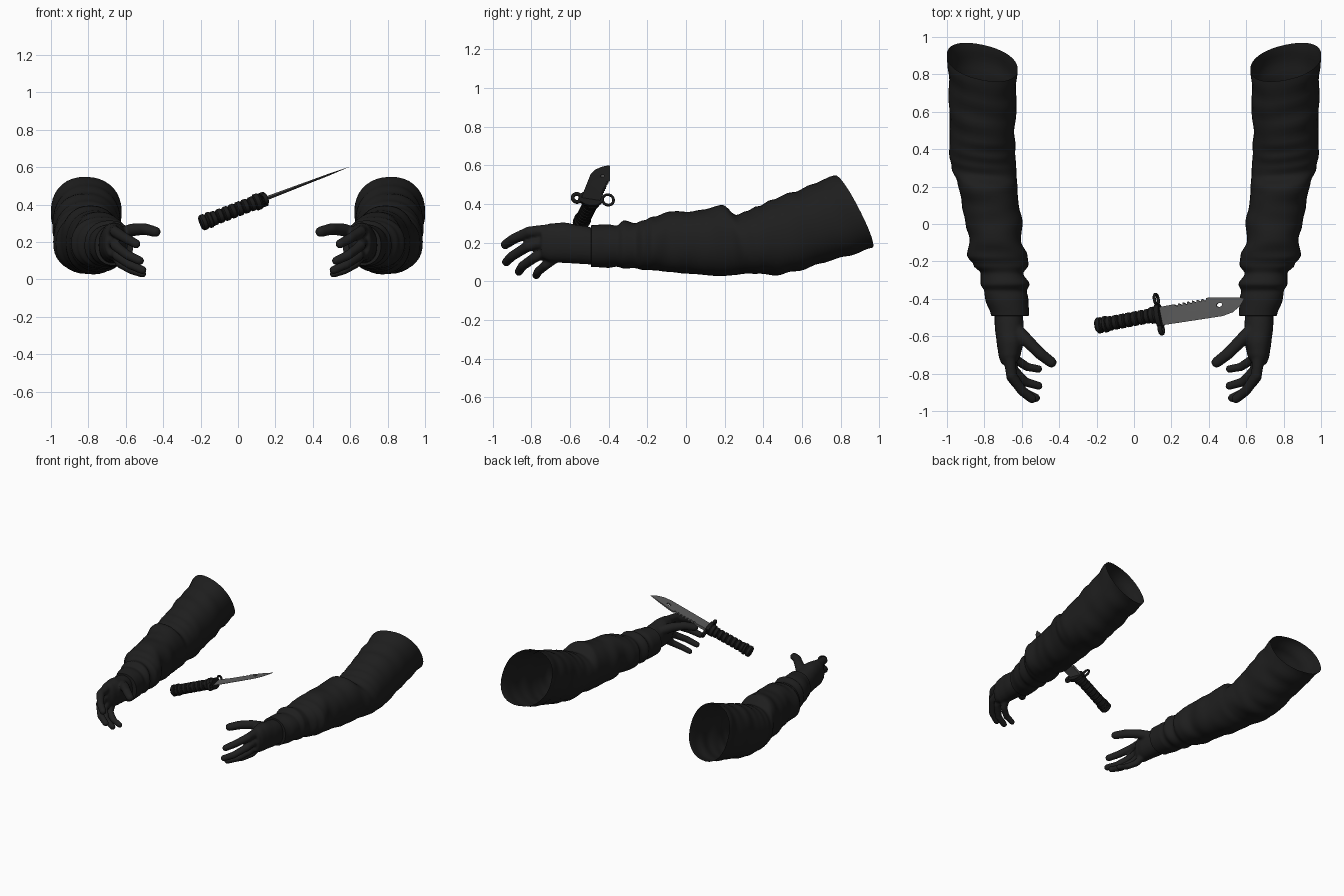
import bpy, bmesh, math
from math import sin, cos, pi
from mathutils import Matrix, Vector

if "Cube" in bpy.data.objects:
    bpy.data.objects.remove(bpy.data.objects["Cube"])


def material(name, value):
    m = bpy.data.materials.new(name)
    m.use_nodes = True
    m.diffuse_color = (value, value, value, 1)
    m.node_tree.nodes["Principled BSDF"].inputs["Base Color"].default_value = (value, value, value, 1)
    return m


CLOTH = material("black cloth", 0.013)
GLOVE = material("black glove", 0.014)
GRIP = material("black grip", 0.010)
STEEL = material("grey steel", 0.11)


def finish(bm, name, mat, angle=40, matrix=None):
    if matrix:
        bm.transform(matrix)
    bmesh.ops.recalc_face_normals(bm, faces=bm.faces)
    mesh = bpy.data.meshes.new(name)
    bm.to_mesh(mesh)
    bm.free()
    mesh.materials.append(mat)
    obj = bpy.data.objects.new(name, mesh)
    bpy.context.collection.objects.link(obj)
    bpy.ops.object.select_all(action="DESELECT")
    obj.select_set(True)
    bpy.context.view_layer.objects.active = obj
    bpy.ops.object.shade_smooth_by_angle(angle=math.radians(angle))
    return obj


def skin(bm, rings, caps):
    loops = [[bm.verts.new(p) for p in ring] for ring in rings]
    n = len(loops[0])
    for a, b in zip(loops, loops[1:]):
        for i in range(n):
            bm.faces.new((a[i], a[(i + 1) % n], b[(i + 1) % n], b[i]))
    if caps:
        bm.faces.new(loops[0])
        bm.faces.new(loops[-1])


def resample(rows, steps):
    # ease between the key sections
    out = []
    for a, b in zip(rows, rows[1:]):
        for k in range(steps):
            t = k / steps
            e = t * t * (3 - 2 * t)
            out.append([a[0] + (b[0] - a[0]) * t] + [p + (q - p) * e for p, q in zip(a[1:], b[1:])])
    return out + [list(rows[-1])]


def section(row, count, wrinkle=0.0, power=0.9):
    y, x0, x1, z0, z1 = row
    cx, cz, rx, rz = (x0 + x1) / 2, (z0 + z1) / 2, (x1 - x0) / 2, (z1 - z0) / 2
    tilt = 0.5 * max(0, min(1, (y + 0.05) / 0.85))
    ring = []
    for i in range(count):
        a = 2 * pi * i / count
        fold = 1 + wrinkle * (sin(2 * a + 31 * y) + 0.6 * sin(3 * a - 47 * y + 1))
        dx = math.copysign(abs(cos(a)) ** power, cos(a)) * rx * fold
        dz = math.copysign(abs(sin(a)) ** power, sin(a)) * rz * fold
        ring.append((cx + dx, y - tilt * dz + 0.4 * tilt * dx, cz + dz))
    return ring


# Sections: y, inner x, outer x, bottom z, top z
SLEEVE = [
    (0.865, 0.625, 1.0, 0.17, 0.55), (0.74, 0.63, 0.99, 0.13, 0.50),
    (0.62, 0.63, 0.99, 0.09, 0.46), (0.5, 0.64, 0.985, 0.05, 0.42),
    (0.42, 0.635, 0.985, 0.03, 0.39), (0.35, 0.63, 0.99, 0.04, 0.36),
    (0.29, 0.63, 0.975, 0.04, 0.345), (0.22, 0.625, 0.945, 0.03, 0.395),
    (0.1, 0.615, 0.92, 0.03, 0.37), (0, 0.595, 0.90, 0.04, 0.36),
    (-0.09, 0.605, 0.88, 0.05, 0.36), (-0.17, 0.57, 0.89, 0.055, 0.335),
    (-0.22, 0.565, 0.86, 0.06, 0.315), (-0.265, 0.59, 0.82, 0.07, 0.30),
    (-0.32, 0.56, 0.82, 0.065, 0.315), (-0.36, 0.575, 0.80, 0.075, 0.29),
    (-0.4, 0.565, 0.795, 0.07, 0.295), (-0.49, 0.56, 0.765, 0.075, 0.29),
    (-0.493, 0.61, 0.73, 0.1, 0.26),
]
PALM = [
    (-0.46, 0.595, 0.745, 0.085, 0.275), (-0.55, 0.59, 0.745, 0.09, 0.29),
    (-0.63, 0.59, 0.735, 0.095, 0.305), (-0.7, 0.605, 0.725, 0.1, 0.3),
    (-0.75, 0.63, 0.71, 0.12, 0.28),
]
# Finger joints with radius
FINGERS = [
    (0.032, [(0.665, -0.7, 0.265), (0.655, -0.81, 0.255), (0.6, -0.89, 0.22), (0.545, -0.935, 0.19)]),
    (0.030, [(0.67, -0.7, 0.215), (0.655, -0.82, 0.18), (0.59, -0.9, 0.13), (0.525, -0.93, 0.1)]),
    (0.029, [(0.66, -0.69, 0.165), (0.645, -0.78, 0.125), (0.58, -0.845, 0.08), (0.51, -0.865, 0.05)]),
    (0.027, [(0.65, -0.67, 0.125), (0.63, -0.725, 0.085), (0.57, -0.765, 0.05), (0.51, -0.775, 0.03)]),
    (0.037, [(0.635, -0.56, 0.24), (0.565, -0.63, 0.265), (0.5, -0.695, 0.27), (0.442, -0.74, 0.255)]),
]


def build_sleeve(name, side):
    bm = bmesh.new()
    rings = [section(r, 36, 0.011 if r[0] > -0.4 else 0.004) for r in resample(SLEEVE, 5)]
    skin(bm, rings, False)
    finish(bm, name, CLOTH, 60, Matrix.Diagonal((side, 1, 1, 1)))


def build_glove(name, side):
    bm = bmesh.new()
    skin(bm, [section(r, 24) for r in resample(PALM, 3)], True)
    for radius, joints in FINGERS:
        pts = [Vector(p) for p in joints]
        for j, (a, b) in enumerate(zip(pts, pts[1:])):
            for k in range(8):
                t = (k + 1) / 8
                r = radius * (1.04 - 0.08 * (j + t))
                bmesh.ops.create_icosphere(bm, subdivisions=2, radius=r,
                                           matrix=Matrix.Translation(a.lerp(b, t)))
    obj = finish(bm, name, GLOVE, 180, Matrix.Diagonal((side, 1, 1, 1)))
    fuse = obj.modifiers.new("fuse", "REMESH")
    fuse.mode = "VOXEL"
    fuse.voxel_size = 0.008
    fuse.use_smooth_shade = True
    soft = obj.modifiers.new("soften", "SMOOTH")
    soft.factor = 0.5
    soft.iterations = 4


for label, side in (("left", 1), ("right", -1)):
    build_sleeve(label + "_sleeve", side)
    build_glove(label + "_glove", side)

# Knife frame: length, blade width, thickness
along = Vector((0.79, 0.15, 0.3)).normalized()
across = (Vector((0, 1, 0)) - along * along.y).normalized()
KNIFE = Matrix((along, across, along.cross(across))).transposed().to_4x4()
KNIFE.translation = (-0.2, -0.545, 0.3)


def lathe(name, profile):
    bm = bmesh.new()
    skin(bm, [[(u, r * cos(2 * pi * i / 24), r * sin(2 * pi * i / 24)) for i in range(24)]
              for u, r in profile], True)
    finish(bm, name, GRIP, 35, KNIFE)


lathe("pommel", [(0, 0.034), (0.008, 0.043), (0.028, 0.043), (0.033, 0.037),
                 (0.04, 0.037), (0.045, 0.044), (0.06, 0.044), (0.066, 0.034)])
ridges = []
for k in range(7):
    u = 0.06 + k * 0.037
    ridges += [(u, 0.033), (u + 0.006, 0.039), (u + 0.027, 0.039), (u + 0.033, 0.033)]
lathe("grip", ridges)
lathe("collar", [(0.31, 0.034), (0.317, 0.045), (0.34, 0.045), (0.35, 0.037)])


def ring(name, center, major, minor):
    bm = bmesh.new()
    rows = []
    for i in range(29):
        a = 2 * pi * i / 28
        rows.append([(0.361 + 1.2 * minor * sin(2 * pi * j / 10),
                      center + (major + minor * cos(2 * pi * j / 10)) * cos(a),
                      (major + minor * cos(2 * pi * j / 10)) * sin(a)) for j in range(10)])
    skin(bm, rows, False)
    bmesh.ops.remove_doubles(bm, verts=bm.verts, dist=0.0001)
    finish(bm, name, GRIP, 60, KNIFE)


# Guard plate with a ring at each end
bm = bmesh.new()
skin(bm, [[(u, -0.01 + 0.065 * cos(a), 0.04 * sin(a)) for a in (2 * pi * i / 24 for i in range(24))]
          for u in (0.349, 0.374)], True)
finish(bm, "guard", GRIP, 35, KNIFE)
ring("muzzle_ring", 0.08, 0.029, 0.007)
ring("guard_loop", -0.084, 0.022, 0.01)

# Blade: saw-toothed spine, clipped point, slot
outline = [(0.37, -0.062), (0.6, -0.07), (0.72, -0.074), (0.78, -0.064), (0.83, -0.036), (0.86, 0.0),
           (0.76, 0.02), (0.665, 0.037)]
for k in range(7):
    u = 0.645 - k * 0.027
    outline += [(u, 0.037), (u - 0.006, 0.021)]
outline += [(0.456, 0.036), (0.37, 0.036)]
slot = [(0.712 + 0.017 * cos(pi * i / 6), -0.012 + 0.011 * sin(pi * i / 6)) for i in range(12)]

bm = bmesh.new()
edges = []
for path in (outline, slot):
    vs = [bm.verts.new((u, v, 0)) for u, v in path]
    edges += [bm.edges.new((a, b)) for a, b in zip(vs, vs[1:] + vs[:1])]
bmesh.ops.triangle_fill(bm, edges=edges, use_beauty=True, normal=(0, 0, 1))
base = list(bm.verts)
extruded = bmesh.ops.extrude_face_region(bm, geom=list(bm.faces), use_keep_orig=True)
top = [g for g in extruded["geom"] if isinstance(g, bmesh.types.BMVert)]
for group, sign in ((base, -1), (top, 1)):
    for p in group:
        taper = 0.011 - 0.008 * (p.co.x - 0.37) / 0.49
        keen = 0.12 if p.co.y < -0.03 or p.co.x > 0.85 else 1
        p.co.z = sign * taper * keen
finish(bm, "blade", STEEL, 20, KNIFE)
